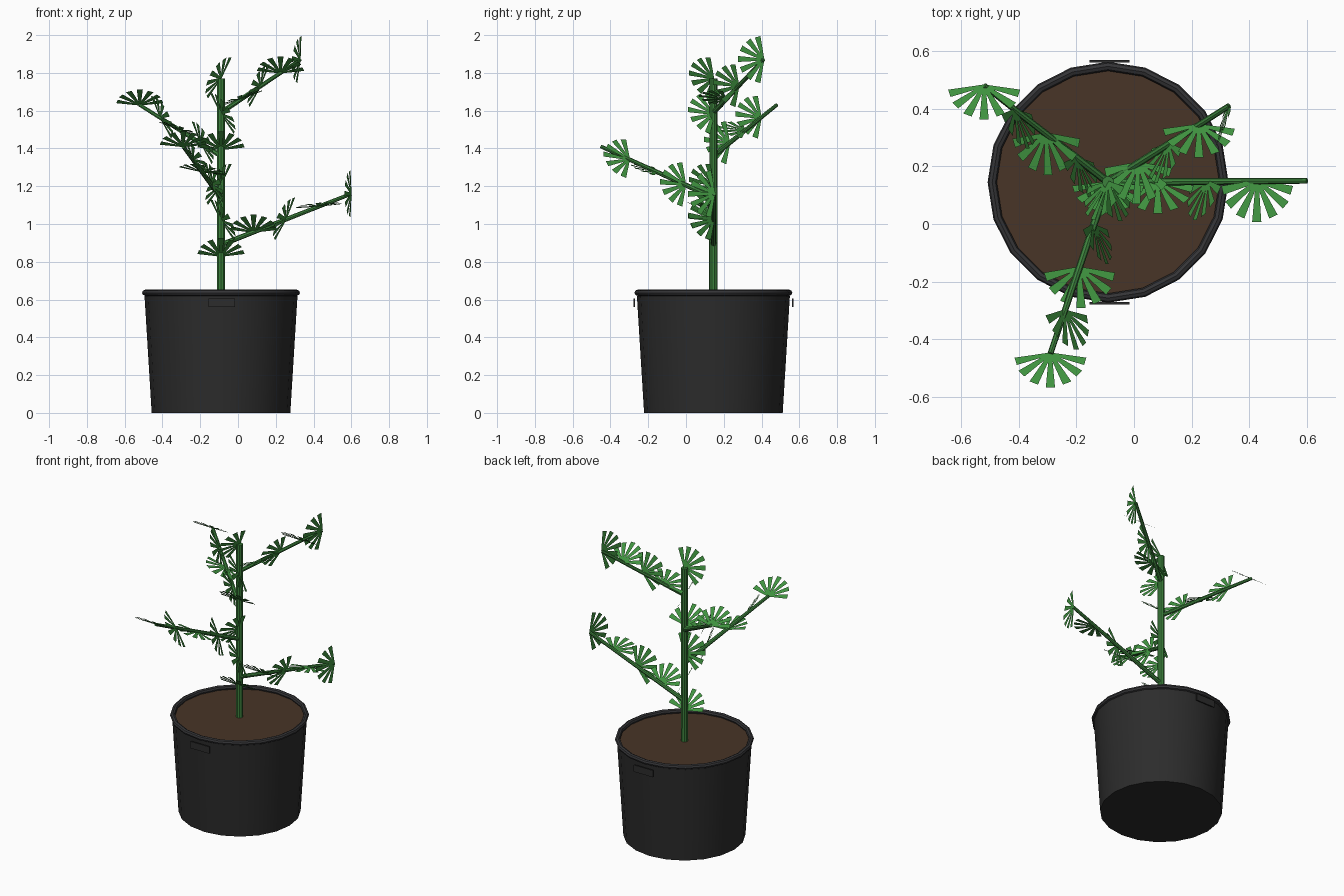
import bpy, bmesh
from math import radians, sin, cos, pi
from mathutils import Vector, Matrix

if "Cube" in bpy.data.objects:
    bpy.data.objects.remove(bpy.data.objects["Cube"])

CX, CY = -0.09, 0.145


def material(name, color):
    m = bpy.data.materials.new(name)
    m.diffuse_color = (*color, 1)
    m.use_nodes = True
    m.node_tree.nodes["Principled BSDF"].inputs["Base Color"].default_value = m.diffuse_color
    return m


BLACK = material("black_plastic", (0.025, 0.025, 0.025))
RIM = material("rim_plastic", (0.035, 0.035, 0.038))
SOIL = material("soil", (0.065, 0.035, 0.02))
STEM = material("stem_green", (0.045, 0.22, 0.045))
LEAF = material("leaf_green", (0.05, 0.29, 0.05))


def finish(name, bm, mat, smooth=False):
    me = bpy.data.meshes.new(name)
    bm.to_mesh(me)
    bm.free()
    ob = bpy.data.objects.new(name, me)
    bpy.context.collection.objects.link(ob)
    me.materials.append(mat)
    if smooth:
        bpy.ops.object.select_all(action='DESELECT')
        bpy.context.view_layer.objects.active = ob
        ob.select_set(True)
        bpy.ops.object.shade_smooth_by_angle(angle=radians(35))
    return ob


def rod(name, a, b, r1, r2, sides=8):
    a, b = Vector(a), Vector(b)
    bm = bmesh.new()
    mat = Matrix.Translation((a + b) / 2) @ (b - a).to_track_quat('Z', 'Y').to_matrix().to_4x4()
    bmesh.ops.create_cone(bm, cap_ends=True, segments=sides, radius1=r1, radius2=r2,
                          depth=(b - a).length, matrix=mat)
    return finish(name, bm, STEM, True)


def lathe(name, profile, mat, sides=20, closed=False):
    bm = bmesh.new()
    rings = [[bm.verts.new((CX + r * cos(2 * pi * i / sides), CY + r * sin(2 * pi * i / sides), z))
              for i in range(sides)] for r, z in profile]
    pairs = list(zip(rings, rings[1:] + rings[:1])) if closed else list(zip(rings, rings[1:]))
    for lo, hi in pairs:
        for i in range(sides):
            j = (i + 1) % sides
            bm.faces.new((lo[i], lo[j], hi[j], hi[i]))
    if not closed:
        bm.faces.new(rings[0][::-1])
        bm.faces.new(rings[-1])
    bmesh.ops.recalc_face_normals(bm, faces=bm.faces)
    return finish(name, bm, mat, True)


# Pot, rolled rim and soil disc
lathe("pot", [(0.367, 0), (0.405, 0.62)], BLACK)
lathe("pot_rim", [(0.402 + 0.016 * cos(k * pi / 4), 0.636 + 0.016 * sin(k * pi / 4))
                  for k in range(8)], RIM, closed=True)
lathe("soil", [(0.392, 0.60), (0.392, 0.626)], SOIL)

# Grip plates at front and back
for name, s in (("front_grip", -1), ("back_grip", 1)):
    bm = bmesh.new()
    bmesh.ops.create_cube(bm, size=1, matrix=Matrix.Translation((CX + 0.005, CY + s * 0.42, 0.583))
                          @ Matrix.Diagonal((0.14, 0.008, 0.045, 1)))
    finish(name, bm, BLACK)

# Fan leaf: seven flat leaflets that widen to blunt tips
leaves = bmesh.new()


def fan_leaf(base, roll, tilt):
    m = Matrix.Translation(base) @ Matrix.Rotation(radians(roll), 4, 'Y') \
        @ Matrix.Rotation(radians(-tilt), 4, 'X')
    for k in range(-3, 4):
        a = radians(25 * k)
        length = 0.143 - 0.006 * abs(k)
        q = m @ Matrix.Rotation(a, 4, 'Z')
        shape = [(-0.005, 0.0), (0.005, 0.0), (0.016, -length), (-0.016, -length)]
        leaves.faces.new([leaves.verts.new(q @ Vector((x, y, 0))) for x, y in shape][::-1])


# Main stem and its leaves
rod("main_stem", (CX, CY, 0.61), (CX, CY, 1.77), 0.023, 0.021, 10)
for i, (roll, tilt) in enumerate([(0, 42), (60, 20), (-60, 25), (0, 42), (60, 20), (-60, 25)]):
    fan_leaf((CX, CY, 0.83 + 0.188 * i), roll, tilt)

# Side branches: start height, tip, and (roll, tilt) of the leaves at each quarter
branches = [
    (0.89, (0.60, 0.15, 1.16), [(0, 40), (-65, 20), (-5, 8), (-90, 15)]),
    (1.14, (-0.29, -0.45, 1.41), [(70, 20), (10, 15), (55, 20), (0, 35)]),
    (1.36, (-0.52, 0.48, 1.63), [(65, 20), (20, 8), (65, 20), (0, 35)]),
    (1.59, (0.33, 0.41, 1.87), [(-20, 8), (-65, 20), (0, 38), (-85, 18)]),
]
for n, (z, tip, poses) in enumerate(branches, 1):
    a, b = Vector((CX, CY, z)), Vector(tip)
    rod(f"branch_{n}", a, b, 0.014, 0.010)
    for k, (roll, tilt) in enumerate(poses, 1):
        fan_leaf(a.lerp(b, k / 4), roll, tilt)

finish("leaves", leaves, LEAF)
